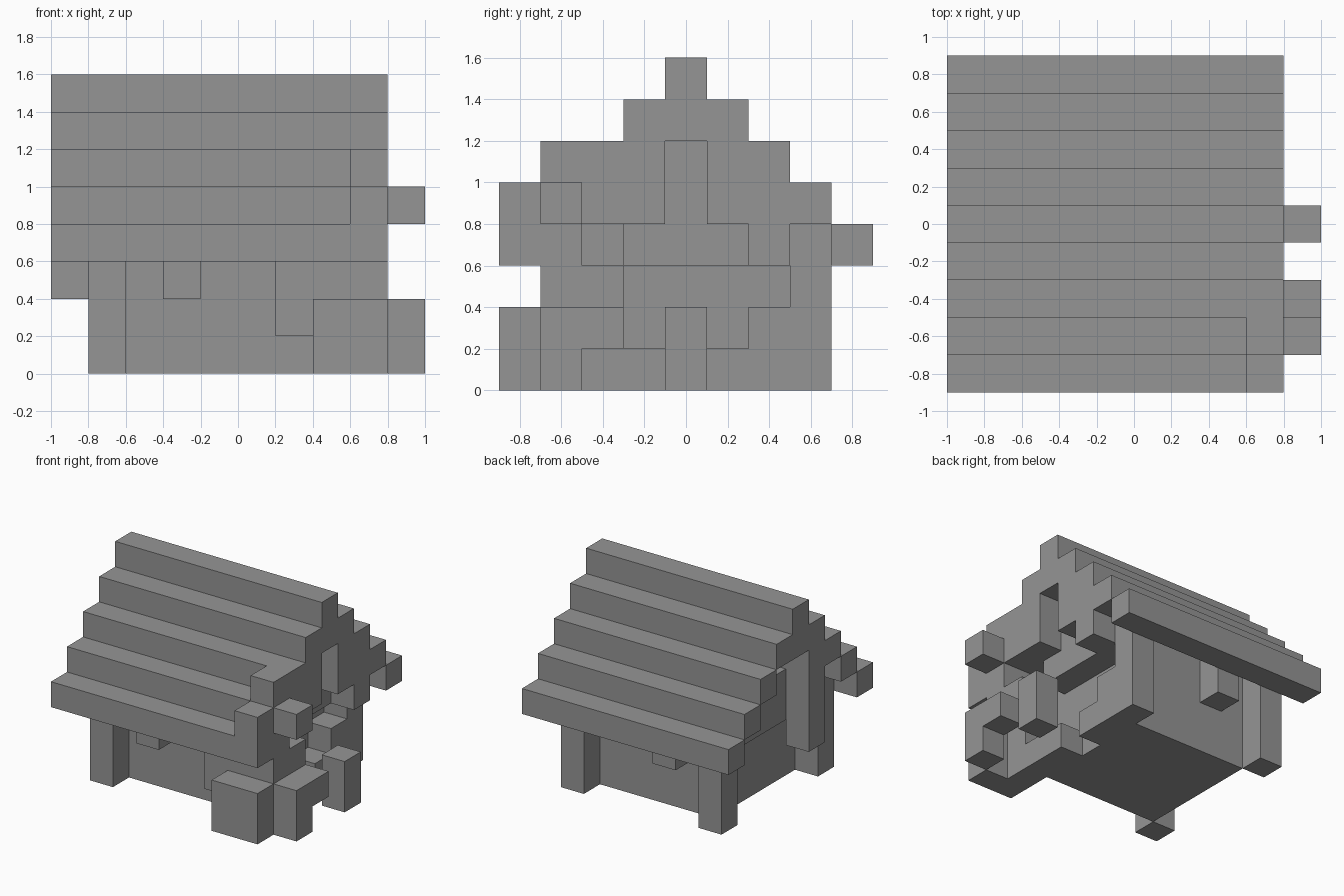
import bpy
import bmesh
from mathutils import Vector

if "Cube" in bpy.data.objects:
    bpy.data.objects.remove(bpy.data.objects["Cube"], do_unlink=True)

GREY = (0.3, 0.3, 0.3, 1.0)
stone = bpy.data.materials.new("plain_grey")
stone.use_nodes = True
stone.diffuse_color = GREY
stone.node_tree.nodes["Principled BSDF"].inputs["Base Color"].default_value = GREY

SIZE = 0.2
ORIGIN = Vector((-1.0, -0.9, 0.0))
parts = {}
used = set()


def block(name, xs, ys, zs):
    """Add a box of unit cells to a part; each range is (first, end)."""
    for i in range(*xs):
        for j in range(*ys):
            for k in range(*zs):
                if (i, j, k) not in used:
                    used.add((i, j, k))
                    parts.setdefault(name, set()).add((i, j, k))


# Stepped roof, the same on both slopes, with a ridge on top
for step in range(4):
    for j in (step, 8 - step):
        block("roof", (0, 9), (j, j + 1), (3 + step, 4 + step))
block("roof", (0, 9), (4, 5), (6, 8))

# Raised patch on the front slope and a loose cube beside it
block("roof_patch", (8, 9), (1, 2), (5, 6))
block("roof_patch", (8, 9), (0, 1), (4, 5))
block("gable_cube", (9, 10), (1, 2), (4, 5))

# Body of the house and the attic under the roof
block("walls", (2, 7), (2, 7), (0, 3))
block("attic", (1, 7), (2, 7), (3, 5))
block("attic", (7, 8), (3, 7), (3, 4))
block("attic", (7, 8), (2, 7), (4, 5))
block("attic", (2, 8), (3, 6), (5, 6))
block("attic", (1, 2), (3, 4), (5, 6))

# Gable at the right end, left open around a tall slot
for j in (2, 3, 5, 6):
    block("gable", (8, 9), (j, j + 1), (4, 5))
for j in (3, 5):
    block("gable", (8, 9), (j, j + 1), (5, 6))
for j in (1, 6):
    block("gable", (8, 9), (j, j + 1), (3, 4))

# Corner posts
for i in (1, 7):
    for j in (1, 7):
        block("corner_posts", (i, i + 1), (j, j + 1), (0, 4))

# Small brackets under both eaves and a hanging column at the other end
for j in (1, 7):
    block("eave_brackets", (3, 4), (j, j + 1), (2, 4))
block("end_column", (0, 1), (3, 4), (2, 6))

# Front slab beside the right post
block("front_slab", (6, 9), (1, 2), (2, 3))
block("front_slab", (6, 7), (1, 2), (1, 2))
block("front_slab", (8, 9), (2, 3), (2, 3))

# Broken remains of the end wall
block("broken_wall", (7, 8), (2, 4), (0, 1))
block("broken_wall", (7, 8), (5, 7), (0, 1))
block("broken_wall", (7, 8), (6, 7), (1, 2))

# Rubble outside the broken corner
block("front_rubble", (7, 9), (0, 1), (0, 2))
block("side_rubble", (9, 10), (1, 2), (0, 2))
block("side_rubble", (9, 10), (2, 3), (1, 2))
block("back_rubble", (9, 10), (4, 5), (0, 2))


def build(name, cells):
    """Make a mesh of the exposed faces of a part and merge flat areas."""
    bm = bmesh.new()
    for cell in sorted(cells):
        for axis in range(3):
            for side in (0, 1):
                near = list(cell)
                near[axis] += 2 * side - 1
                if tuple(near) in used:
                    continue
                a = Vector(cell)
                a[axis] += side
                u, v = Vector(), Vector()
                u[(axis + 1) % 3] = 1
                v[(axis + 2) % 3] = 1
                loop = [a, a + u, a + u + v, a + v]
                if not side:
                    loop.reverse()
                bm.faces.new([bm.verts.new(p * SIZE + ORIGIN) for p in loop])
    bmesh.ops.remove_doubles(bm, verts=bm.verts[:], dist=0.001)
    bmesh.ops.dissolve_limit(bm, angle_limit=0.02, verts=bm.verts[:], edges=bm.edges[:])
    mesh = bpy.data.meshes.new(name)
    bm.to_mesh(mesh)
    bm.free()
    mesh.materials.append(stone)
    bpy.context.collection.objects.link(bpy.data.objects.new(name, mesh))


for part_name, part_cells in parts.items():
    build(part_name, part_cells)
